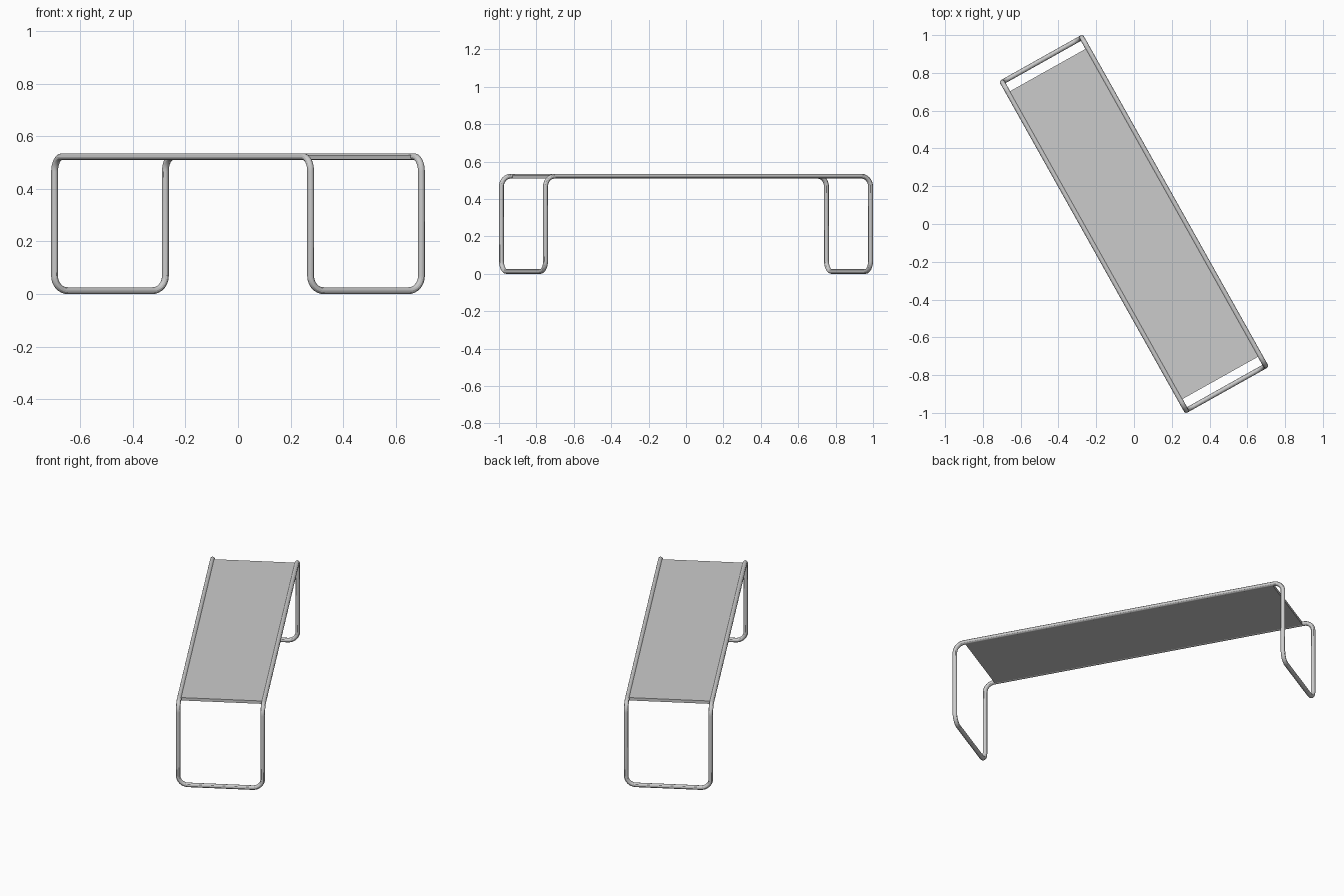
import bpy
from math import radians
from mathutils import Vector

if "Cube" in bpy.data.objects:
    bpy.data.objects.remove(bpy.data.objects["Cube"])

R = 0.013                   # tube radius
L, W = 0.996, 0.2413        # half length and half width of the tube centreline
Z0, Z1 = R, 0.535 - R       # floor bar and rail heights
BEND = 0.056
TURN = radians(29.25)


def rounded_path(corners, radius, steps=8):
    """Closed path with circular-arc right-angle corners."""
    from math import sin, cos, pi
    pts = []
    n = len(corners)
    for i, c in enumerate(corners):
        c = Vector(c)
        a = (Vector(corners[i - 1]) - c).normalized()
        b = (Vector(corners[(i + 1) % n]) - c).normalized()
        centre = c + (a + b) * radius
        for k in range(steps + 1):
            t = k / steps * pi / 2
            pts.append(centre - b * radius * cos(t) - a * radius * sin(t))
    return pts


# One continuous bent tube: two rails, four legs, two floor bars
corners = [(-W, -L, Z1), (-W, L, Z1), (-W, L, Z0), (W, L, Z0),
           (W, L, Z1), (W, -L, Z1), (W, -L, Z0), (-W, -L, Z0)]
path = rounded_path(corners, BEND)
curve = bpy.data.curves.new("tube_frame", 'CURVE')
curve.dimensions = '3D'
curve.bevel_depth = R
curve.bevel_resolution = 4
spline = curve.splines.new('POLY')
spline.points.add(len(path) - 1)
for p, co in zip(spline.points, path):
    p.co = (*co, 1)
spline.use_cyclic_u = True
spline.use_smooth = True
frame = bpy.data.objects.new("tube_frame", curve)
bpy.context.collection.objects.link(frame)
frame.rotation_euler.z = TURN
bpy.context.view_layer.objects.active = frame
frame.select_set(True)
bpy.ops.object.convert(target='MESH')
bpy.ops.object.shade_smooth_by_angle()

# Thin seat panel between the rails
bottom, top = 0.511, 0.529
bpy.ops.mesh.primitive_cube_add(size=1, location=(0, 0, (bottom + top) / 2),
                                rotation=(0, 0, TURN))
seat = bpy.context.object
seat.name = "seat"
seat.scale = (2 * W, 2 * 0.934, top - bottom)
